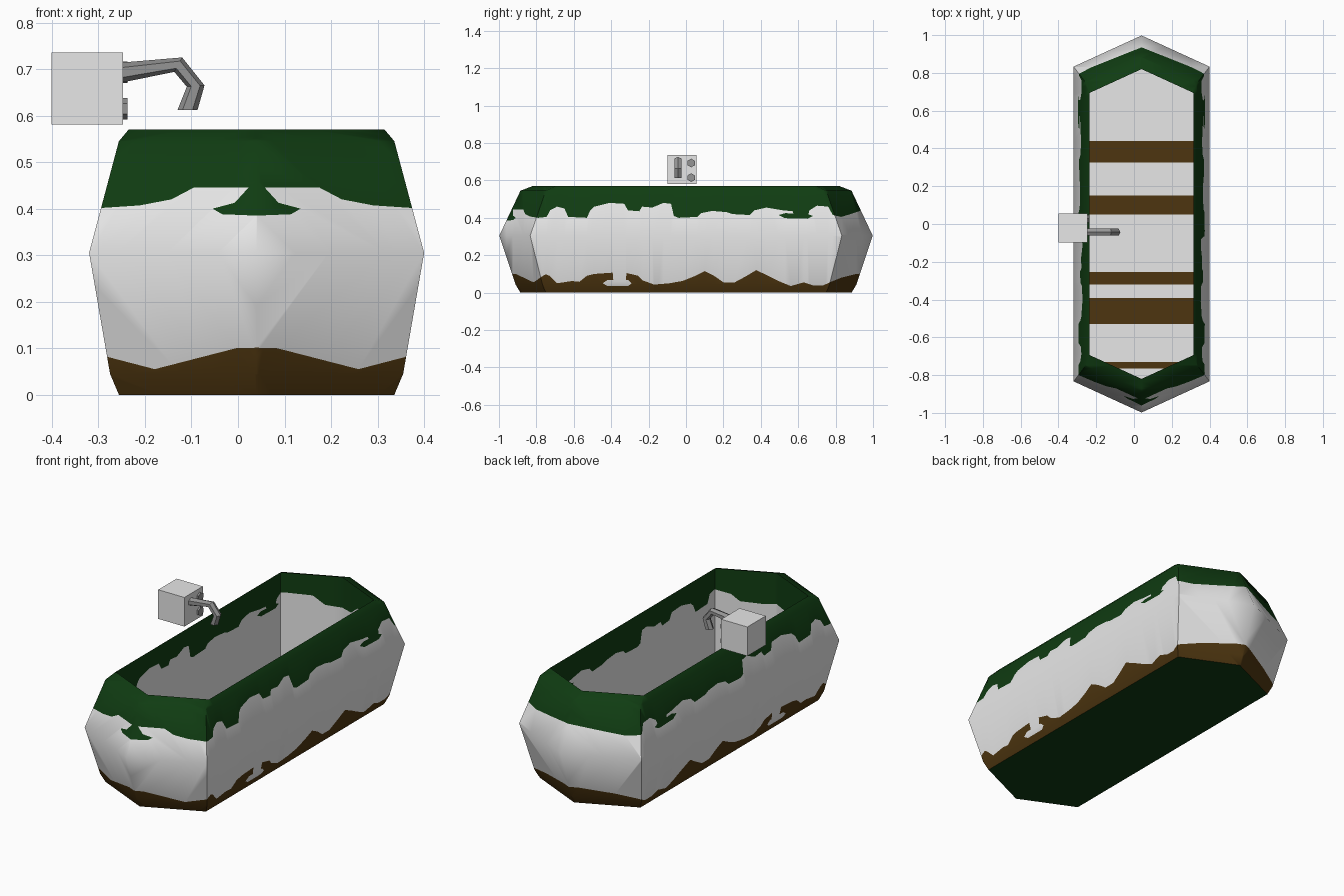
import bpy, bmesh, math

if "Cube" in bpy.data.objects:
    bpy.data.objects.remove(bpy.data.objects["Cube"])


def material(name, rgb):
    m = bpy.data.materials.new(name)
    m.diffuse_color = (*rgb, 1)
    m.use_nodes = True
    m.node_tree.nodes["Principled BSDF"].inputs["Base Color"].default_value = m.diffuse_color
    return m


white = material("off_white", (0.8, 0.8, 0.8))
green = material("dark_green", (0.005, 0.045, 0.006))
brown = material("mud_brown", (0.075, 0.036, 0.005))
metal = material("grey_metal", (0.30, 0.30, 0.30))
WHITE, GREEN, BROWN = 0, 1, 2


def finish(bm, name, mats, angle=None):
    me = bpy.data.meshes.new(name)
    bm.to_mesh(me)
    bm.free()
    for m in mats:
        me.materials.append(m)
    ob = bpy.data.objects.new(name, me)
    bpy.context.collection.objects.link(ob)
    if angle:
        bpy.ops.object.select_all(action='DESELECT')
        ob.select_set(True)
        bpy.context.view_layer.objects.active = ob
        bpy.ops.object.shade_smooth_by_angle(angle=math.radians(angle))
    return ob


def loft(bm, rings):
    """Join rings of points with quads and close both ends."""
    vs = [[bm.verts.new(p) for p in ring] for ring in rings]
    n = len(vs[0])
    for a, b in zip(vs, vs[1:]):
        for i in range(n):
            j = (i + 1) % n
            bm.faces.new((a[i], a[j], b[j], b[i]))
    bm.faces.new(vs[0][::-1])
    bm.faces.new(vs[-1])
    bm.normal_update()


# ---- Tub: long hexagon rings (z, half width, half length), up the outside
# and back down the straight inside wall to the floor
RINGS = [(0, .296, .885), (.045, .315, .912), (.305, .36, .998),
         (.545, .296, .885), (.57, .275, .82), (.09, .275, .82)]


def hexagon(z, w, t, cx=.04):
    k = t - .458 * w
    return [(cx + w, -k, z), (cx + w, k, z), (cx, t, z),
            (cx - w, k, z), (cx - w, -k, z), (cx, -t, z)]


# ---- Paint edges as (y, z) lines, projected sideways through the tub
green_edge = [
    (-1, .39), (-.927, .39), (-.924, .445), (-.87, .445), (-.86, .42), (-.835, .407),
    (-.79, .40), (-.745, .405), (-.727, .44), (-.69, .46), (-.65, .45), (-.63, .405),
    (-.53, .40), (-.512, .44), (-.49, .46), (-.41, .48), (-.33, .475), (-.31, .44),
    (-.25, .435), (-.235, .46), (-.18, .455), (-.12, .48), (-.08, .475), (-.065, .41),
    (-.04, .40), (.06, .405), (.08, .425), (.14, .437), (.22, .43), (.25, .42),
    (.34, .415), (.365, .44), (.43, .455), (.52, .44), (.57, .435), (.58, .405),
    (.65, .405), (.66, .44), (.70, .465), (.76, .46), (.785, .415), (.83, .405),
    (.88, .42), (.94, .44), (1, .44)]
brown_edge = [
    (-1, .105), (-.91, .10), (-.815, .055), (-.765, .09), (-.748, .098), (-.73, .09),
    (-.69, .05), (-.61, .062), (-.57, .058), (-.53, .09), (-.49, .10), (-.392, .107),
    (-.388, .06), (-.322, .06), (-.318, .105), (-.255, .09), (-.23, .065), (-.17, .043),
    (-.09, .05), (-.02, .062), (.05, .09), (.10, .115), (.15, .09), (.20, .055),
    (.26, .055), (.325, .09), (.375, .12), (.44, .09), (.50, .06), (.56, .035),
    (.63, .055), (.68, .038), (.73, .037), (.78, .06), (.83, .08), (.91, .10), (1, .10)]
# Loose blobs: upper edge, lower edge, colour
blobs = [
    ([(-.445, .05), (-.42, .068), (-.31, .068), (-.29, .05)],
     [(-.445, .05), (-.42, .035), (-.31, .035), (-.29, .05)], WHITE),
    ([(.495, .415), (.53, .425), (.65, .42), (.68, .41)],
     [(.495, .415), (.53, .398), (.65, .395), (.68, .41)], GREEN),
    ([(-.96, .41), (-.925, .412), (-.91, .40)],
     [(-.96, .385), (-.925, .388), (-.91, .40)], GREEN)]


def height(line, y):
    for (y0, z0), (y1, z1) in zip(line, line[1:]):
        if y0 <= y <= y1:
            return z0 + (z1 - z0) * (y - y0) / (y1 - y0)
    return None


def paint(f):
    c = f.calc_center_median()
    if c.z < .001:
        return GREEN
    y = max(-1, min(1, c.y))
    for up, low, col in blobs:
        if up[0][0] < y < up[-1][0] and height(low, y) < c.z < height(up, y):
            return col
    if c.z > height(green_edge, y):
        return GREEN
    return BROWN if c.z < height(brown_edge, y) else WHITE


bm = bmesh.new()
loft(bm, [hexagon(*r) for r in RINGS])


def bisect(faces, co, no):
    geom = set(faces)
    for f in faces:
        geom.update(f.verts)
        geom.update(f.edges)
    bmesh.ops.bisect_plane(bm, geom=list(geom), dist=1e-6, plane_co=co, plane_no=no)


lines = [green_edge, brown_edge] + [b[i] for b in blobs for i in (0, 1)]
# Slice across the length, then cut each slice along the paint edges
for y in sorted({p[0] for ln in lines for p in ln if abs(p[0]) < .99}):
    bisect(bm.faces[:], (0, y, 0), (0, 1, 0))
for ln in lines:
    for (y0, z0), (y1, z1) in zip(ln, ln[1:]):
        slab = [f for f in bm.faces if y0 < f.calc_center_median().y < y1
                and f.calc_center_median().z > .001]
        if slab:
            bisect(slab, (0, y0, z0), (0, z0 - z1, y1 - y0))
for f in bm.faces:
    f.material_index = paint(f)
finish(bm, "tub", [white, green, brown], 55)

# ---- Tap block floating beside the rim
bm = bmesh.new()
bmesh.ops.create_cube(bm, size=1)
for v in bm.verts:
    v.co = (-.324 + v.co.x * .154, -.021 + v.co.y * .155, .658 + v.co.z * .155)
finish(bm, "tap_block", [white])

# ---- Bent six-sided spout: outer and inner points of each bend (x, z)
bends = [((-.25, .714), (-.25, .671)), ((-.12, .725), (-.137, .694)),
         ((-.072, .665), (-.11, .662)), ((-.087, .612), (-.13, .612))]
rings = []
for (xo, zo), (xi, zi) in bends:
    cx, cz, dx, dz = (xo + xi) / 2, (zo + zi) / 2, (xo - xi) / 2, (zo - zi) / 2
    ring = []
    for i in range(6):
        a = i * math.pi / 3
        ring.append((cx + dx * math.cos(a), -.043 + .022 * math.sin(a), cz + dz * math.cos(a)))
    rings.append(ring)
bm = bmesh.new()
loft(bm, rings)
bmesh.ops.recalc_face_normals(bm, faces=bm.faces[:])
finish(bm, "spout", [metal])

# ---- Two six-sided knobs on the block
for name, z in (("upper_knob", .693), ("lower_knob", .615)):
    bm = bmesh.new()
    loft(bm, [[(x, .028 + .023 * math.cos(a), z + .023 * math.sin(a))
               for a in (math.pi / 6 + i * math.pi / 3 for i in range(6))]
              for x in (-.25, -.238)])
    bmesh.ops.recalc_face_normals(bm, faces=bm.faces[:])
    finish(bm, name, [metal])
